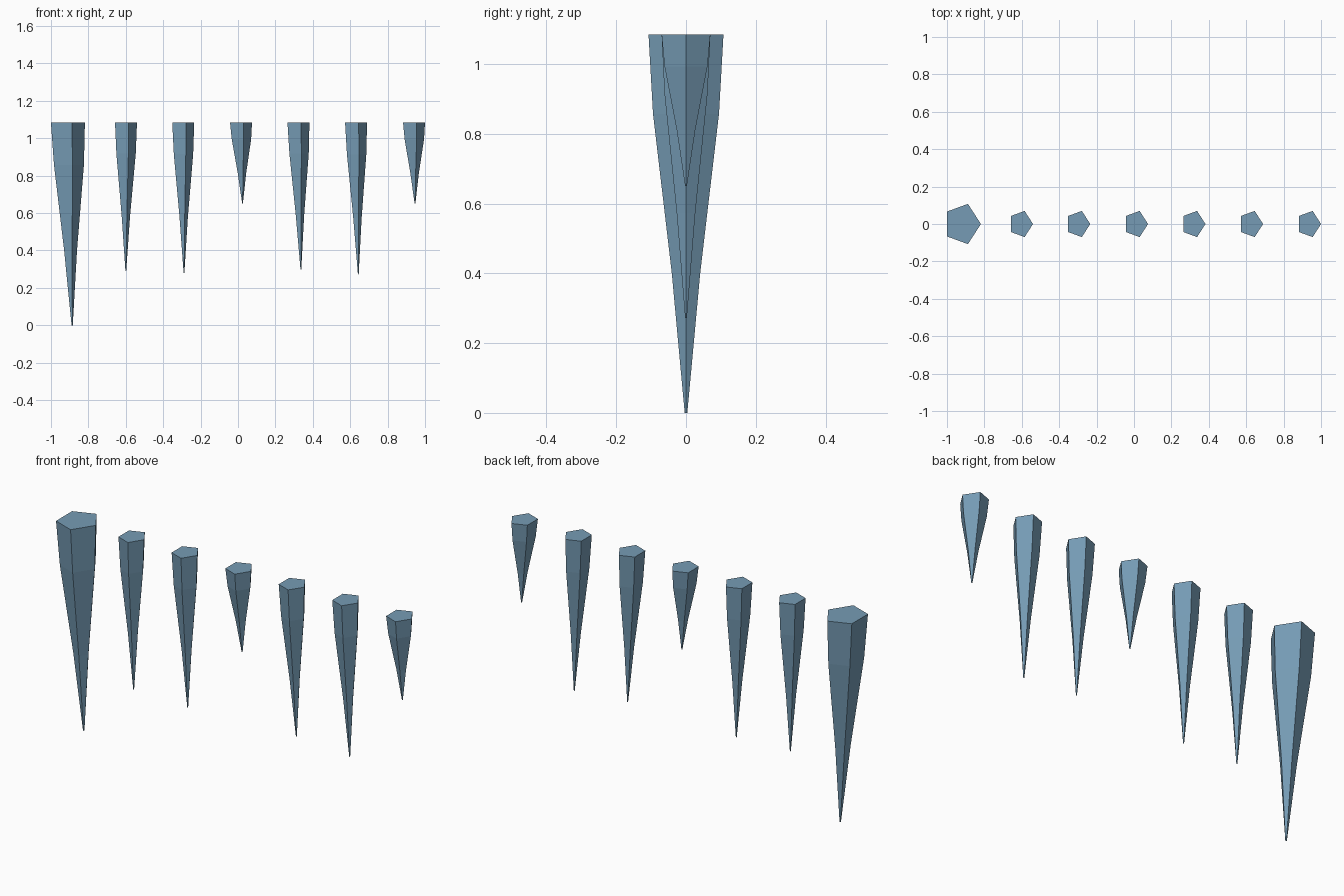
import bpy, bmesh, math

if "Cube" in bpy.data.objects:
    bpy.data.objects.remove(bpy.data.objects["Cube"])

TOP = 1.085
# (share of length from the top, relative radius)
PROFILE = [(0, 1), (0.21, 0.88), (0.63, 0.38), (1, 0.035)]

ice = bpy.data.materials.new("ice blue")
ice.diffuse_color = (0.18, 0.33, 0.46, 1)
ice.use_nodes = True
ice.node_tree.nodes["Principled BSDF"].inputs["Base Color"].default_value = ice.diffuse_color


def icicle(name, x, tip_x, tip_z, rx, ry):
    """Five-sided spike hanging from TOP, its axis leaning from x to tip_x."""
    bm = bmesh.new()
    rings = []
    for t, s in PROFILE:
        cx, z = x + (tip_x - x) * t, TOP + (tip_z - TOP) * t
        rings.append([bm.verts.new((cx + rx * s * math.cos(a), ry * s * math.sin(a), z))
                      for a in (math.tau * i / 5 for i in range(5))])
    for a, b in zip(rings, rings[1:]):
        for i in range(5):
            j = (i + 1) % 5
            bm.faces.new((a[i], b[i], b[j], a[j]))
    bm.faces.new(rings[0])
    bm.faces.new(rings[-1][::-1])
    bmesh.ops.recalc_face_normals(bm, faces=bm.faces)
    mesh = bpy.data.meshes.new(name)
    bm.to_mesh(mesh)
    bm.free()
    mesh.materials.append(ice)
    bpy.context.collection.objects.link(bpy.data.objects.new(name, mesh))


# One large icicle at the left end
icicle("large_icicle", -0.919, -0.887, 0, 0.1005, 0.113)

# Row of six small icicles: axis x, tip x, tip height
small = [(-0.605, -0.600, 0.29), (-0.299, -0.289, 0.28), (0.010, 0.024, 0.652),
         (0.317, 0.336, 0.297), (0.625, 0.643, 0.272), (0.935, 0.946, 0.65)]
for n, (x, tip_x, tip_z) in enumerate(small, 1):
    icicle(f"small_icicle_{n}", x, tip_x, tip_z, 0.065, 0.0735)
